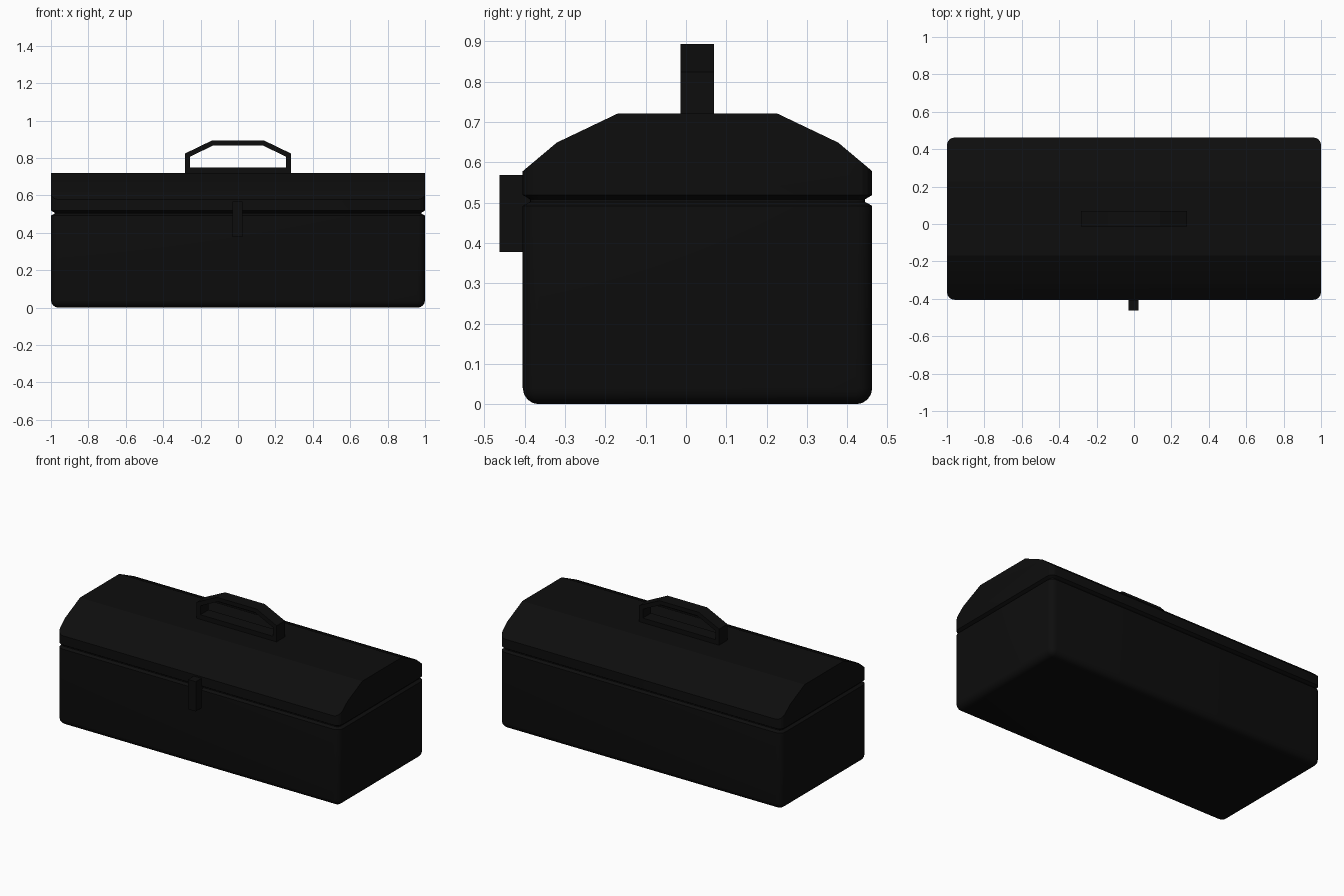
import bpy, bmesh, math
from mathutils import Vector

if "Cube" in bpy.data.objects:
    bpy.data.objects.remove(bpy.data.objects["Cube"])

CY = 0.0285               # centre of the box in y (the latch sticks out in front)
HX, HY, R = 1.0, 0.4335, 0.04

black = bpy.data.materials.new("black_paint")
black.diffuse_color = (0.004, 0.004, 0.004, 1)
black.use_nodes = True
black.node_tree.nodes["Principled BSDF"].inputs["Base Color"].default_value = black.diffuse_color


def finish(bm, name):
    bmesh.ops.recalc_face_normals(bm, faces=bm.faces[:])
    me = bpy.data.meshes.new(name)
    bm.to_mesh(me)
    bm.free()
    me.materials.append(black)
    ob = bpy.data.objects.new(name, me)
    bpy.context.collection.objects.link(ob)
    return ob


def ring(bm, inset, z, seg=4):
    """Rounded rectangle outline, pulled in by inset."""
    r = max(R - inset, 0.003)
    hx, hy = HX - inset - r, HY - inset - r
    verts = []
    for i, (sx, sy) in enumerate([(1, 1), (-1, 1), (-1, -1), (1, -1)]):
        for k in range(seg + 1):
            a = (i + k / seg) * math.pi / 2
            verts.append(bm.verts.new((sx * hx + r * math.cos(a),
                                       CY + sy * hy + r * math.sin(a), z)))
    return verts


def loft(levels):
    """Closed solid through a stack of (inset, z) rings."""
    bm = bmesh.new()
    rings = [ring(bm, *lv) for lv in levels]
    for a, b in zip(rings, rings[1:]):
        for i in range(len(a)):
            j = (i + 1) % len(a)
            bm.faces.new((a[i], a[j], b[j], b[i]))
    bm.faces.new(rings[0][::-1])
    bm.faces.new(rings[-1])
    return bm


def smooth(ob, angle=35):
    bpy.ops.object.select_all(action='DESELECT')
    bpy.context.view_layer.objects.active = ob
    ob.select_set(True)
    bpy.ops.object.shade_smooth_by_angle(angle=math.radians(angle))


# Lower box: rounded bottom, small chamfer into the seam
angles = [i * math.pi / 8 for i in range(5)]
levels = [(R * (1 - math.sin(a)), R * (1 - math.cos(a))) for a in angles]
box = finish(loft(levels + [(0, 0.492), (0.018, 0.502), (0.018, 0.508)]), "box_body")
smooth(box)

# Lid: rounded block with its long edges cut to a faceted barrel shape
bm = loft([(0.018, 0.508), (0, 0.519), (0, 0.721)])
slope = [(0.4335, 0.578), (0.349, 0.649), (0.198, 0.721)]
for side in (-1, 1):
    for (y0, z0), (y1, z1) in zip(slope, slope[1:]):
        cut = bmesh.ops.bisect_plane(
            bm, geom=bm.verts[:] + bm.edges[:] + bm.faces[:], dist=1e-5,
            plane_co=Vector((0, CY + side * y0, z0)),
            plane_no=Vector((0, side * (z1 - z0), y0 - y1)), clear_outer=True)
        bmesh.ops.holes_fill(bm, edges=[e for e in bm.edges if e.is_boundary], sides=0)
lid = finish(bm, "lid")
smooth(lid, 18)

# Handle: flat angular frame with a base bar
outer = [(-0.283, 0.715), (-0.283, 0.824), (-0.14, 0.893),
         (0.14, 0.893), (0.283, 0.824), (0.283, 0.715)]
inner = [(-0.257, 0.75), (-0.257, 0.807), (-0.13, 0.868),
         (0.13, 0.868), (0.257, 0.807), (0.257, 0.75)]
bm = bmesh.new()
o, n = ([[bm.verts.new((x, y, z)) for x, z in pts] for y in (-0.014, 0.07)]
        for pts in (outer, inner))
for i in range(6):
    j = (i + 1) % 6
    for a, b in ((o[0], n[0]), (o[1], n[1]), (o[0], o[1]), (n[0], n[1])):
        bm.faces.new((a[i], a[j], b[j], b[i]))
finish(bm, "handle")

# Latch: plain bar across the seam at the front
bm = bmesh.new()
bmesh.ops.create_cube(bm, size=1)
bmesh.ops.scale(bm, vec=(0.054, 0.085, 0.19), verts=bm.verts)
bmesh.ops.translate(bm, vec=(-0.002, -0.4205, 0.473), verts=bm.verts)
finish(bm, "latch")
